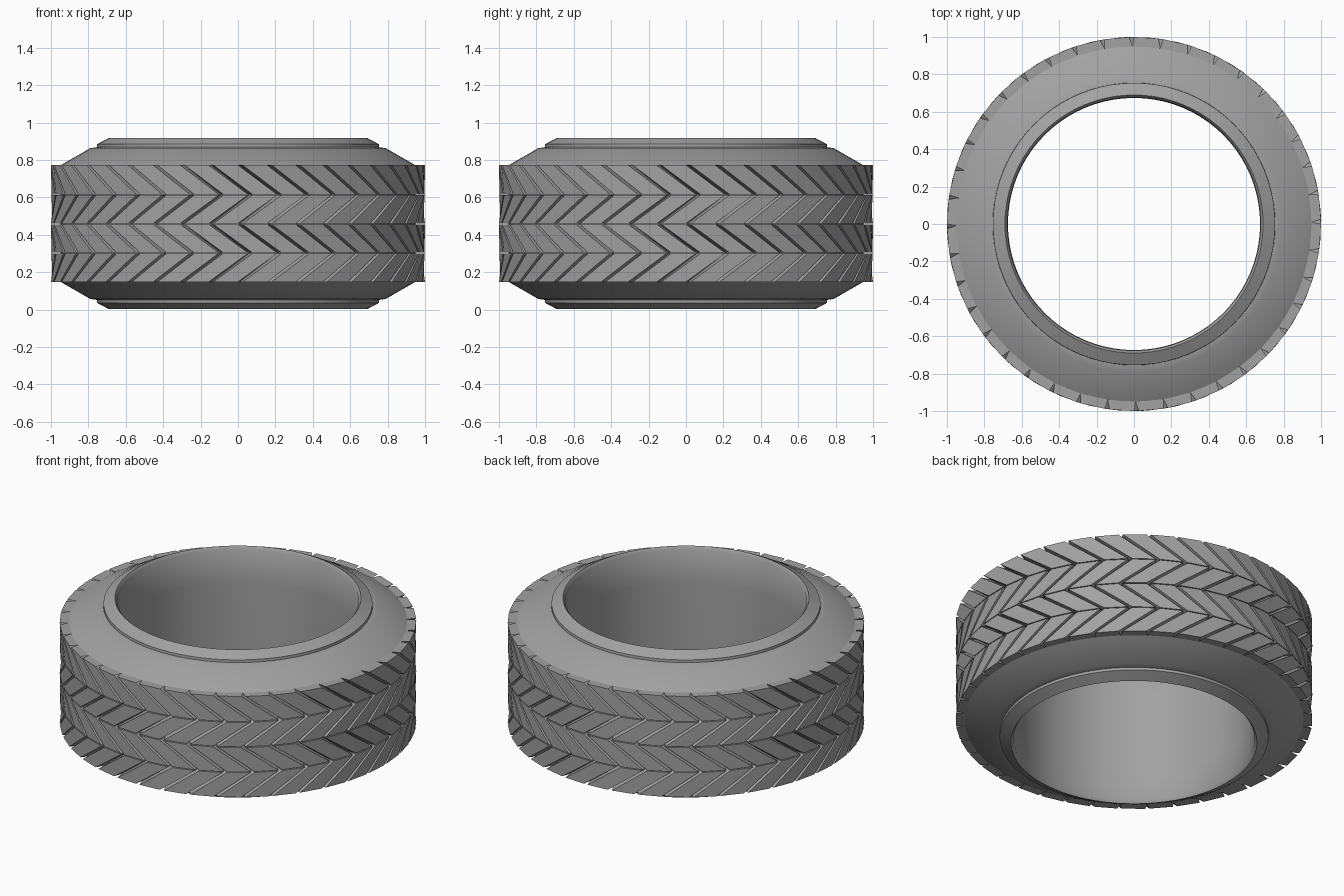
import bpy, bmesh, math

cube = bpy.data.objects.get("Cube")
if cube:
    bpy.data.objects.remove(cube)

MID = 0.46              # half height of the tyre
STEPS = 40              # tread blocks around each band
STEP = 2 * math.pi / STEPS
SKEW = math.radians(12)
BASE_R = 0.95           # bottom of the tread grooves

rubber = bpy.data.materials.new("grey rubber")
rubber.use_nodes = True
grey = (0.36, 0.36, 0.36, 1)
rubber.diffuse_color = grey
bsdf = rubber.node_tree.nodes["Principled BSDF"]
bsdf.inputs["Base Color"].default_value = grey
bsdf.inputs["Roughness"].default_value = 0.7


def finish(bm, name):
    bmesh.ops.recalc_face_normals(bm, faces=bm.faces)
    mesh = bpy.data.meshes.new(name)
    bm.to_mesh(mesh)
    bm.free()
    mesh.materials.append(rubber)
    obj = bpy.data.objects.new(name, mesh)
    bpy.context.collection.objects.link(obj)
    return obj


def ring(bm, points):
    return [bm.verts.new((r * math.cos(a), r * math.sin(a), z)) for r, a, z in points]


def bridge(bm, a, b):
    n = len(a)
    for i in range(n):
        j = (i + 1) % n
        bm.faces.new((a[i], a[j], b[j], b[i]))


# Casing: upper half profile with a stepped bead, mirrored to make a closed section
outside = [(0.95, 0.771), (0.79, 0.863), (0.755, 0.868), (0.754, 0.884), (0.69, 0.918)]
inside = [(0.677, 0.9), (0.674, 0.7)]
upper = [(r, z - MID) for r, z in outside + inside]
section = upper + [(r, -z) for r, z in reversed(upper)]
SIDES = STEPS * 2
bm = bmesh.new()
rings = [ring(bm, [(r, i * 2 * math.pi / SIDES, z + MID) for i in range(SIDES)])
         for r, z in section]
for k, loop in enumerate(rings):
    bridge(bm, loop, rings[(k + 1) % len(rings)])
casing = finish(bm, "casing")
bpy.context.view_layer.objects.active = casing
casing.select_set(True)
bpy.ops.object.shade_smooth_by_angle(angle=math.radians(38))
casing.select_set(False)


# Tread bands: slanted blocks parted by V grooves, slanting alternately
def band_ring(bm, z, shift):
    points = []
    for i in range(STEPS):
        a = i * STEP + shift
        points += [(1.0, a, z), (BASE_R, a + 0.009, z), (1.0, a + 0.025, z)]
    return ring(bm, points)


def tread_band(name, low, high, low_shift, high_shift):
    bm = bmesh.new()
    bottom = band_ring(bm, low, low_shift)
    top = band_ring(bm, high, high_shift)
    bridge(bm, bottom, top)
    # Flat caps from each block edge in to the casing
    for loop in (bottom, top):
        for i in range(STEPS):
            k = 3 * i
            tip, edge = loop[k + 1], loop[k + 2]
            next_edge, next_tip = loop[(k + 3) % len(loop)], loop[(k + 4) % len(loop)]
            bm.faces.new((tip, edge, next_edge, next_tip))
    finish(bm, name)


LEVELS = [0.148, 0.302, 0.458, 0.614, 0.772]
GAP = 0.0025
for n in range(4):
    low = LEVELS[n] + (GAP if n > 0 else 0)
    high = LEVELS[n + 1] - (GAP if n < 3 else 0)
    shifts = (0, SKEW) if n % 2 == 0 else (SKEW, 0)
    tread_band("tread_band_" + str(n + 1), low, high, *shifts)
